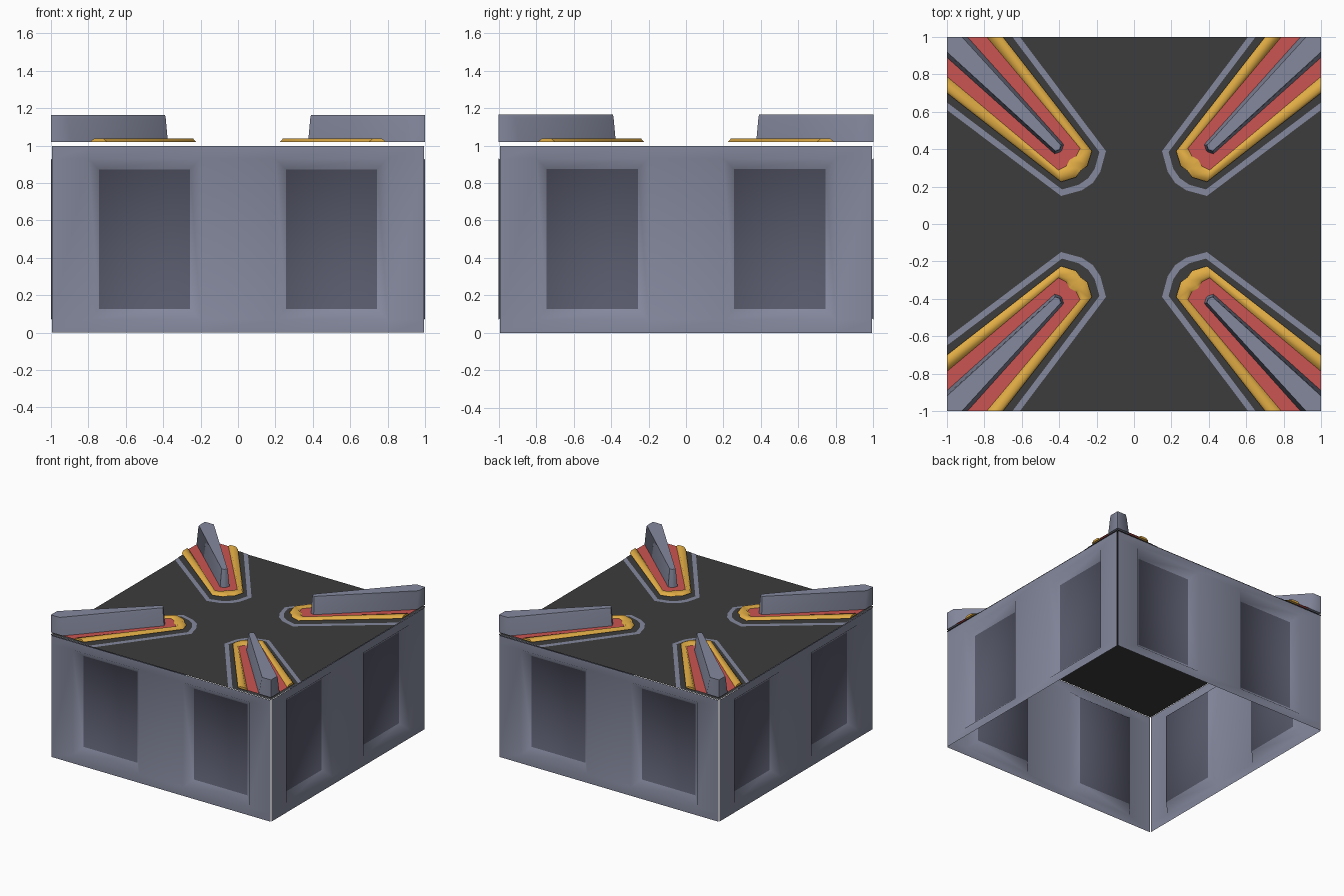
import bpy, bmesh, math
from mathutils import Matrix

if "Cube" in bpy.data.objects:
    bpy.data.objects.remove(bpy.data.objects["Cube"])


def material(name, color):
    m = bpy.data.materials.new(name)
    m.diffuse_color = (*color, 1)
    m.use_nodes = True
    m.node_tree.nodes["Principled BSDF"].inputs["Base Color"].default_value = m.diffuse_color
    return m


STEEL = material("blue_grey", (0.235, 0.25, 0.34))
PANEL = material("dark_blue_grey", (0.095, 0.10, 0.145))
ROOF = material("charcoal", (0.045, 0.045, 0.045))
YELLOW = material("yellow", (0.76, 0.42, 0.06))
RED = material("red", (0.60, 0.09, 0.085))


def finish(name, bm, mats, angle=None):
    me = bpy.data.meshes.new(name)
    bm.to_mesh(me)
    bm.free()
    for m in mats:
        me.materials.append(m)
    if angle:
        for p in me.polygons:
            p.use_smooth = p.material_index == 0
        me.set_sharp_from_angle(angle=math.radians(angle))
    ob = bpy.data.objects.new(name, me)
    bpy.context.collection.objects.link(ob)
    return ob


# Four side walls, each with two sunken panels and sloped surrounds
def wall(name, turn):
    bm = bmesh.new()
    xs = (-0.994, -0.8, -0.2, 0.2, 0.8, 0.994)
    zs = (0.0, 0.07, 0.93, 0.997)
    rows = [[bm.verts.new((x, -1, z)) for x in xs] for z in zs]
    panels = []
    for j in range(3):
        for i in range(5):
            f = bm.faces.new((rows[j][i], rows[j][i + 1], rows[j + 1][i + 1], rows[j + 1][i]))
            if j == 1 and i in (1, 3):
                panels.append(f)
    bm.normal_update()
    bmesh.ops.inset_individual(bm, faces=panels, thickness=0.08, depth=-0.06)
    for f in panels:
        f.material_index = 1
    bm.transform(Matrix.Rotation(turn, 4, 'Z'))
    finish(name, bm, [STEEL, PANEL], 60)


for k, side in enumerate(("front", "right", "back", "left")):
    wall(side + "_wall", k * math.pi / 2)

# Flat roof
bm = bmesh.new()
bm.faces.new([bm.verts.new((x, y, 1)) for x, y in ((-1, -1), (1, -1), (1, 1), (-1, 1))])
finish("roof", bm, [ROOF])


# Corner outlines are given as half a path, mirrored over the diagonal
def path(half):
    return half + [(y, x) for x, y in reversed(half)]


def blend(a, b, t):
    return [(p[0] + (q[0] - p[0]) * t, p[1] + (q[1] - p[1]) * t) for p, q in zip(a, b)]


STRIPE = path([(0.61, 1), (0.15, 0.39), (0.18, 0.28), (0.22, 0.22)])
INNER = path([(0.65, 1), (0.185, 0.385), (0.21, 0.295), (0.245, 0.245)])
RIM_OUT = path([(0.70, 1), (0.225, 0.39), (0.25, 0.31), (0.285, 0.285)])
RIM_IN = path([(0.79, 1), (0.29, 0.405), (0.31, 0.365), (0.345, 0.345)])
FIN_BASE = path([(0.89, 1), (0.375, 0.425), (0.385, 0.395)])
FIN_TOP = path([(0.92, 1), (0.39, 0.42), (0.397, 0.402)])


def loft(name, mat, loops, corner, sx, sy, closed=False, cap=False, angle=None):
    """Join stacked (points, z) paths; corner adds the outer corner point."""
    bm = bmesh.new()
    rings = []
    for pts, z in loops:
        pts = pts + [(1, 1)] if corner else pts
        rings.append([bm.verts.new((x * sx, y * sy, z)) for x, y in pts])
    n = len(rings[0])
    pairs = list(zip(rings, rings[1:]))
    if closed:
        pairs.append((rings[-1], rings[0]))
    for a, b in pairs:
        for i in range(n if corner else n - 1):
            j = (i + 1) % n
            bm.faces.new((a[i], a[j], b[j], b[i]))
    if cap:
        bm.faces.new(rings[-1])
        if len(rings) > 1:
            bm.faces.new(rings[0])
    if closed:
        for i in (0, n - 1):
            bm.faces.new([r[i] for r in rings])
    if len(rings) > 1:
        bmesh.ops.recalc_face_normals(bm, faces=bm.faces)
    else:
        bm.normal_update()
        for f in bm.faces:
            if f.normal.z < 0:
                f.normal_flip()
    finish(name, bm, [mat], angle)


for sx, sy, tag in ((1, 1, "back_right"), (-1, 1, "back_left"),
                    (1, -1, "front_right"), (-1, -1, "front_left")):
    # Painted border stripe and the dark strip inside it
    loft(tag + "_stripe", STEEL, [(STRIPE, 1.003)], True, sx, sy, cap=True)
    loft(tag + "_dark_strip", ROOF, [(INNER, 1.006)], True, sx, sy, cap=True)
    # Red bed and raised yellow rim
    loft(tag + "_red_bed", RED, [(blend(RIM_OUT, RIM_IN, 0.5), 1.022)], True, sx, sy, cap=True)
    loft(tag + "_yellow_rim", YELLOW,
         [(RIM_OUT, 1.02), (blend(RIM_OUT, RIM_IN, 0.22), 1.037),
          (blend(RIM_OUT, RIM_IN, 0.78), 1.037), (RIM_IN, 1.02)],
         False, sx, sy, closed=True, angle=60)
    # Upright tapered fin
    loft(tag + "_fin", STEEL,
         [(FIN_BASE, 1.02), (blend(FIN_BASE, FIN_TOP, 0.75), 1.145), (FIN_TOP, 1.165)],
         True, sx, sy, cap=True, angle=50)
